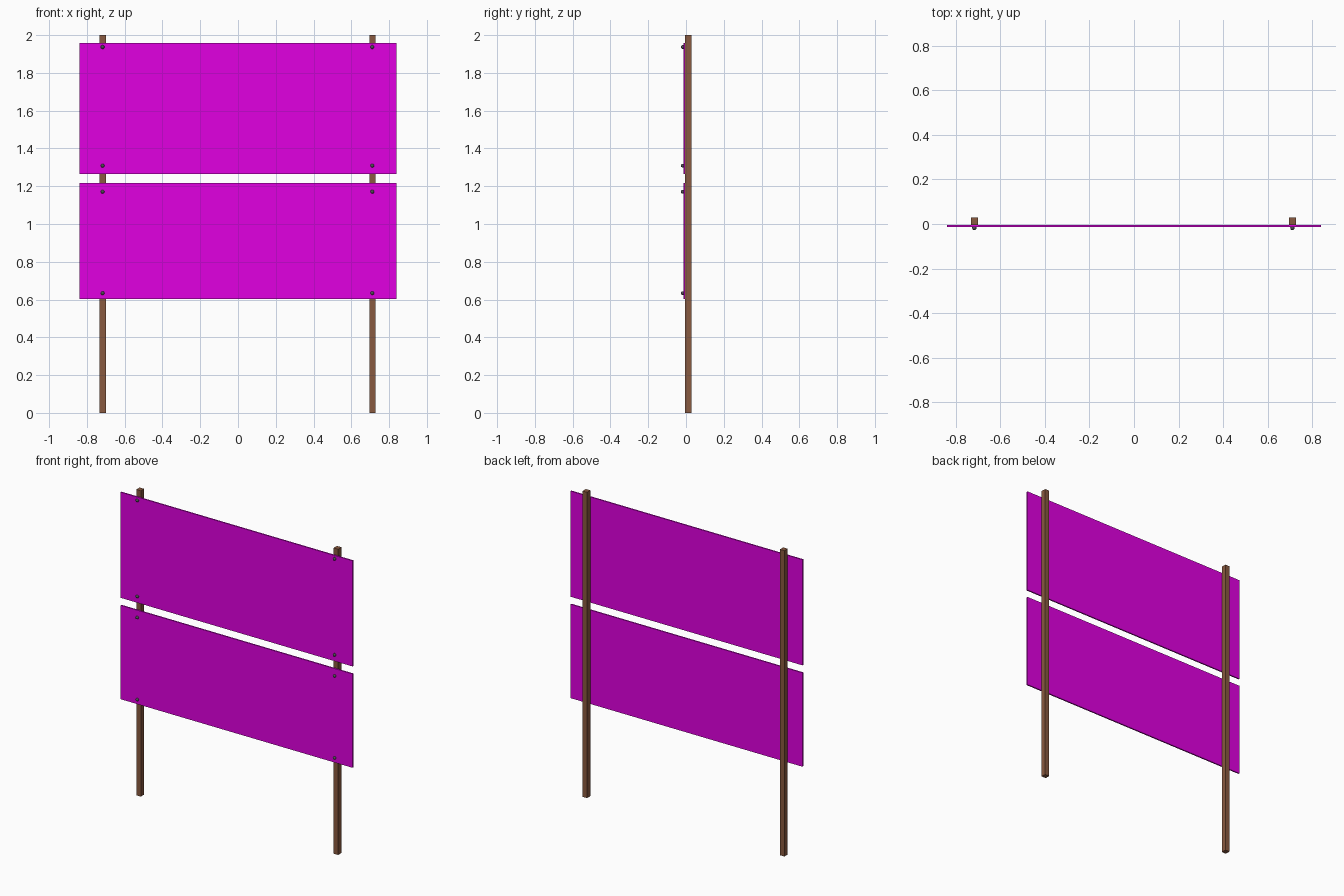
import bpy

if "Cube" in bpy.data.objects:
    bpy.data.objects.remove(bpy.data.objects["Cube"])


def material(name, color):
    m = bpy.data.materials.new(name)
    m.diffuse_color = color
    m.use_nodes = True
    m.node_tree.nodes["Principled BSDF"].inputs["Base Color"].default_value = m.diffuse_color
    return m


wood = material("brown_wood", (0.25, 0.10, 0.05, 1))
magenta = material("magenta_panel", (0.75, 0.0, 0.75, 1))
dark = material("dark_metal", (0.08, 0.08, 0.09, 1))


def box(name, lo, hi, mat):
    bpy.ops.mesh.primitive_cube_add(size=1, location=[(a + b) / 2 for a, b in zip(lo, hi)])
    o = bpy.context.object
    o.name = name
    o.scale = [b - a for a, b in zip(lo, hi)]
    bpy.ops.object.transform_apply(location=False, rotation=False, scale=True)
    o.data.materials.append(mat)
    return o


def bolt(name, x, z):
    # Small domed head, half sunk into the panel face
    bpy.ops.mesh.primitive_uv_sphere_add(segments=12, ring_count=8, radius=0.01,
                                         location=(x, -0.0175, z))
    o = bpy.context.object
    o.name = name
    o.data.materials.append(dark)
    bpy.ops.object.shade_smooth_by_angle()


# Posts
post_x = {"left": -0.716, "right": 0.712}
for side, x in post_x.items():
    box(side + "_post", (x - 0.016, -0.005, 0), (x + 0.016, 0.0285, 2.0), wood)

# Sign boards: bottom, top, and bolt heights
boards = {"upper": (1.266, 1.957, (1.309, 1.937)),
          "lower": (0.603, 1.217, (0.634, 1.171))}
for level, (z0, z1, bolts) in boards.items():
    box(level + "_board", (-0.839, -0.014, z0), (0.839, -0.005, z1), magenta)
    for side, x in post_x.items():
        for where, z in zip(("bottom", "top"), bolts):
            bolt(f"{level}_{where}_{side}_bolt", x - 0.001, z)
